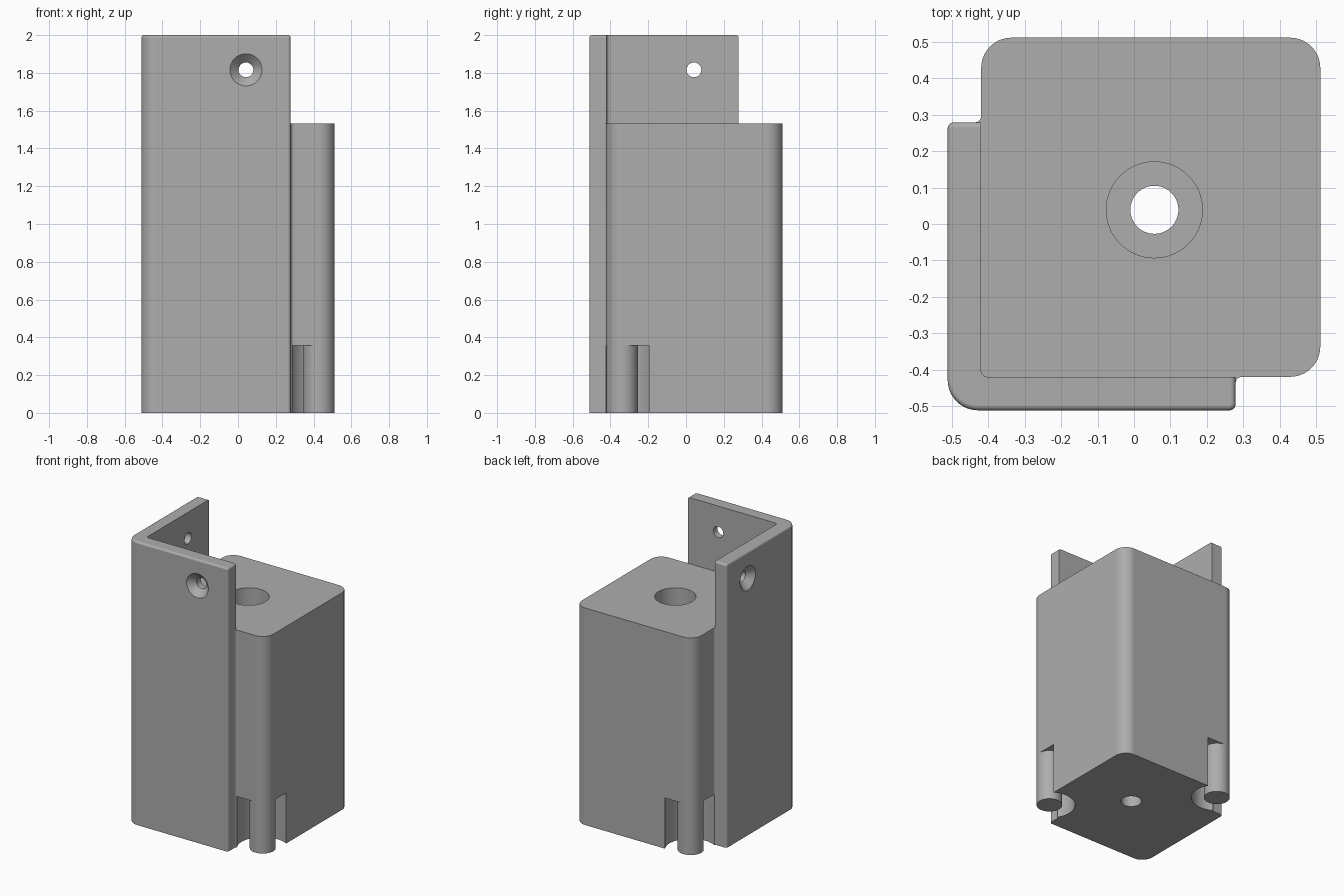
import bpy, bmesh, math
from mathutils import Vector

cube = bpy.data.objects.get("Cube")
if cube:
    bpy.data.objects.remove(cube, do_unlink=True)

# Main dimensions
OUT, INN, END = 0.512, -0.42, 0.279      # outer faces, wall inner face, wall end
BODY_TOP, TOP = 1.533, 2.0
CORNER, FILLET = 0.083, 0.018
PEG = OUT - CORNER, INN + CORNER         # peg axis, mirrored over the diagonal
POCKET_TOP = 0.358
HOLE_X, HOLE_Y = 0.056, 0.039
SCREW, SCREW_Z = 0.042, 1.816

grey = bpy.data.materials.new("plain grey")
grey.use_nodes = True
grey.diffuse_color = (0.42, 0.42, 0.42, 1)
grey.node_tree.nodes["Principled BSDF"].inputs["Base Color"].default_value = grey.diffuse_color


def rounded(points, steps=10):
    """Outline with every (x, y, radius) right-angle corner rounded."""
    out = []
    for i, (x, y, r) in enumerate(points):
        p = Vector((x, y))
        if not r:
            out.append(p)
            continue
        a = (Vector(points[i - 1][:2]) - p).normalized()
        b = (Vector(points[(i + 1) % len(points)][:2]) - p).normalized()
        for k in range(steps + 1):
            t = math.pi / 2 * k / steps
            out.append(p + r * (a * (1 - math.sin(t)) + b * (1 - math.cos(t))))
    return out


def finish(name, bm):
    bmesh.ops.recalc_face_normals(bm, faces=bm.faces)
    mesh = bpy.data.meshes.new(name)
    bm.to_mesh(mesh)
    bm.free()
    mesh.materials.append(grey)
    ob = bpy.data.objects.new(name, mesh)
    bpy.context.collection.objects.link(ob)
    return ob


def prism(outline, height):
    bm = bmesh.new()
    face = bm.faces.new([bm.verts.new((p.x, p.y, 0)) for p in outline])
    up = bmesh.ops.extrude_face_region(bm, geom=[face])
    verts = [g for g in up["geom"] if isinstance(g, bmesh.types.BMVert)]
    bmesh.ops.translate(bm, verts=verts, vec=(0, 0, height))
    return bm


def turned(name, profile, place, turn=(0, 0, 0), n=64):
    """Closed round solid from (radius, height) rings."""
    bm = bmesh.new()
    rings = [[bm.verts.new((r * math.cos(math.tau * k / n), r * math.sin(math.tau * k / n), z))
              for k in range(n)] for r, z in profile]
    for low, high in zip(rings, rings[1:]):
        for k in range(n):
            j = (k + 1) % n
            bm.faces.new((low[k], low[j], high[j], high[k]))
    bm.faces.new(rings[0])
    bm.faces.new(rings[-1])
    ob = finish(name, bm)
    ob.location, ob.rotation_euler = place, turn
    return ob


def cut(ob, cutters):
    bpy.context.view_layer.update()
    bpy.context.view_layer.objects.active = ob
    for c in cutters:
        mod = ob.modifiers.new("cut", 'BOOLEAN')
        mod.operation, mod.solver, mod.object = 'DIFFERENCE', 'EXACT', c
        bpy.ops.object.modifier_apply(modifier=mod.name)
        bpy.data.objects.remove(c, do_unlink=True)


def smooth(ob):
    bpy.ops.object.select_all(action='DESELECT')
    ob.select_set(True)
    bpy.context.view_layer.objects.active = ob
    bpy.ops.object.shade_smooth_by_angle(angle=math.radians(30))
    mod = ob.modifiers.new("flat face normals", 'WEIGHTED_NORMAL')
    mod.keep_sharp = True


# Main block, with small fillets running into the wall ends
tab = INN - FILLET
body = finish("body", prism(rounded([
    (tab, tab, 0), (END, tab, 0), (END, INN, FILLET), (OUT, INN, CORNER),
    (OUT, OUT, CORNER), (INN, OUT, CORNER), (INN, END, FILLET), (tab, END, 0)]), BODY_TOP))

# Counterbored centre hole and two corner pockets
cutters = [turned("bore", [(0.066, -0.1), (0.066, 0.3), (0.132, 0.3), (0.132, 1.7)],
                  (HOLE_X, HOLE_Y, 0))]
for x, y in (PEG, PEG[::-1]):
    cutters.append(turned("pocket", [(0.165, -0.1), (0.165, POCKET_TOP)], (x, y, 0)))
cut(body, cutters)
smooth(body)

# Round pegs standing in the pockets
for name, (x, y) in (("front_peg", PEG), ("back_peg", PEG[::-1])):
    smooth(turned(name, [(CORNER, 0), (CORNER, POCKET_TOP)], (x, y, 0), n=40))

# Tall corner wall with softened outer top edge
bm = prism(rounded([
    (-OUT, -OUT, CORNER), (END, -OUT, 0.016), (END, INN, 0), (INN, INN, FILLET),
    (INN, END, 0), (-OUT, END, 0.016)]), TOP)


def inner(v):
    return v.co.x > INN - 0.001 and v.co.y > INN - 0.001


rim = [e for e in bm.edges if all(v.co.z > TOP - 0.001 for v in e.verts)
       and not all(inner(v) for v in e.verts)]
bmesh.ops.bevel(bm, geom=rim, offset=0.014, segments=4, profile=0.5, affect='EDGES')
wall = finish("corner_wall", bm)

# Countersunk screw holes, one through each wing
sink = [(0.087, -0.002), (0.039, 0.046), (0.039, 0.2)]
cut(wall, [
    turned("front_screw", sink, (SCREW, -OUT, SCREW_Z), (-math.pi / 2, 0, 0)),
    turned("side_screw", sink, (-OUT, SCREW, SCREW_Z), (0, math.pi / 2, 0))])
smooth(wall)
